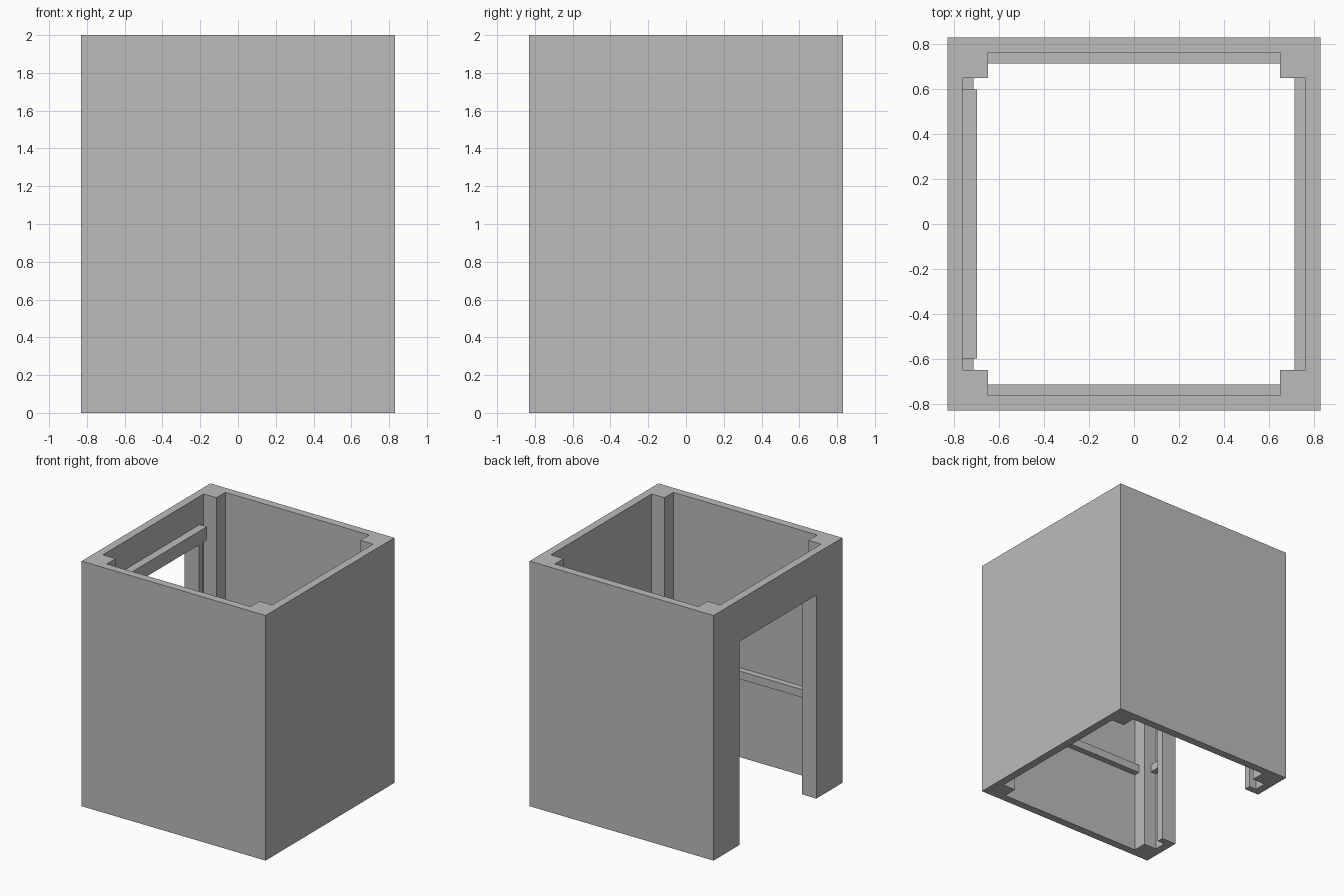
import bpy
from mathutils import Vector

cube = bpy.data.objects.get("Cube")
if cube:
    bpy.data.objects.remove(cube, do_unlink=True)

# Main dimensions
HEIGHT = 2.0
OUTER = 0.83        # outside face of the walls
WALL = 0.765        # inside face of the walls
POST = 0.65         # inside corner of the posts
RAIL = 0.715        # inside face of the rails
FRAME = 0.70        # inside face of the door frame
DOOR = 0.495        # half width of the doorway
DOOR_TOP = 1.66
RAIL_Z = (0.665, 0.73)

grey = bpy.data.materials.new("plain grey")
grey.use_nodes = True
grey.diffuse_color = (0.5, 0.5, 0.5, 1)
grey.node_tree.nodes["Principled BSDF"].inputs["Base Color"].default_value = grey.diffuse_color


def box(name, xs, ys, zs):
    """Box between the given limits on each axis."""
    lo, hi = (Vector(c) for c in zip(*(sorted(a) for a in (xs, ys, zs))))
    bpy.ops.mesh.primitive_cube_add(size=1, location=(lo + hi) / 2)
    ob = bpy.context.object
    ob.name = name
    ob.scale = hi - lo
    bpy.ops.object.transform_apply(location=False, rotation=False, scale=True)
    ob.data.materials.append(grey)
    return ob


def cut(target, cutter):
    """Subtract the cutter from the target and discard it."""
    mod = target.modifiers.new("cut", "BOOLEAN")
    mod.operation = "DIFFERENCE"
    mod.solver = "EXACT"
    mod.object = cutter
    bpy.context.view_layer.objects.active = target
    bpy.ops.object.modifier_apply(modifier=mod.name)
    bpy.data.objects.remove(cutter, do_unlink=True)


# Open shaft: crossing cuts leave four square corner posts
shell = box("shaft_walls", (-OUTER, OUTER), (-OUTER, OUTER), (0, HEIGHT))
through = (-0.5, HEIGHT + 0.5)
cut(shell, box("long_cutter", (-WALL, WALL), (-POST, POST), through))
cut(shell, box("wide_cutter", (-POST, POST), (-WALL, WALL), through))
cut(shell, box("door_cutter", (-1, -FRAME), (-DOOR, DOOR), (-0.5, DOOR_TOP)))

# Horizontal rails between the posts
box("left_rail", (RAIL, WALL), (-POST, POST), RAIL_Z)
for side, word in ((-1, "front"), (1, "back")):
    box(word + "_rail", (-POST, POST), (side * RAIL, side * WALL), RAIL_Z)
    # Door jamb and the short rail joining it to the post
    box(word + "_door_jamb", (-WALL, -FRAME), (side * DOOR, side * 0.55), (0, DOOR_TOP))
    box(word + "_door_rail", (-WALL, -RAIL), (side * 0.55, side * POST), RAIL_Z)

# Lintel above the doorway
box("door_lintel", (-WALL, -FRAME), (-0.6, 0.6), (DOOR_TOP, 1.77))
